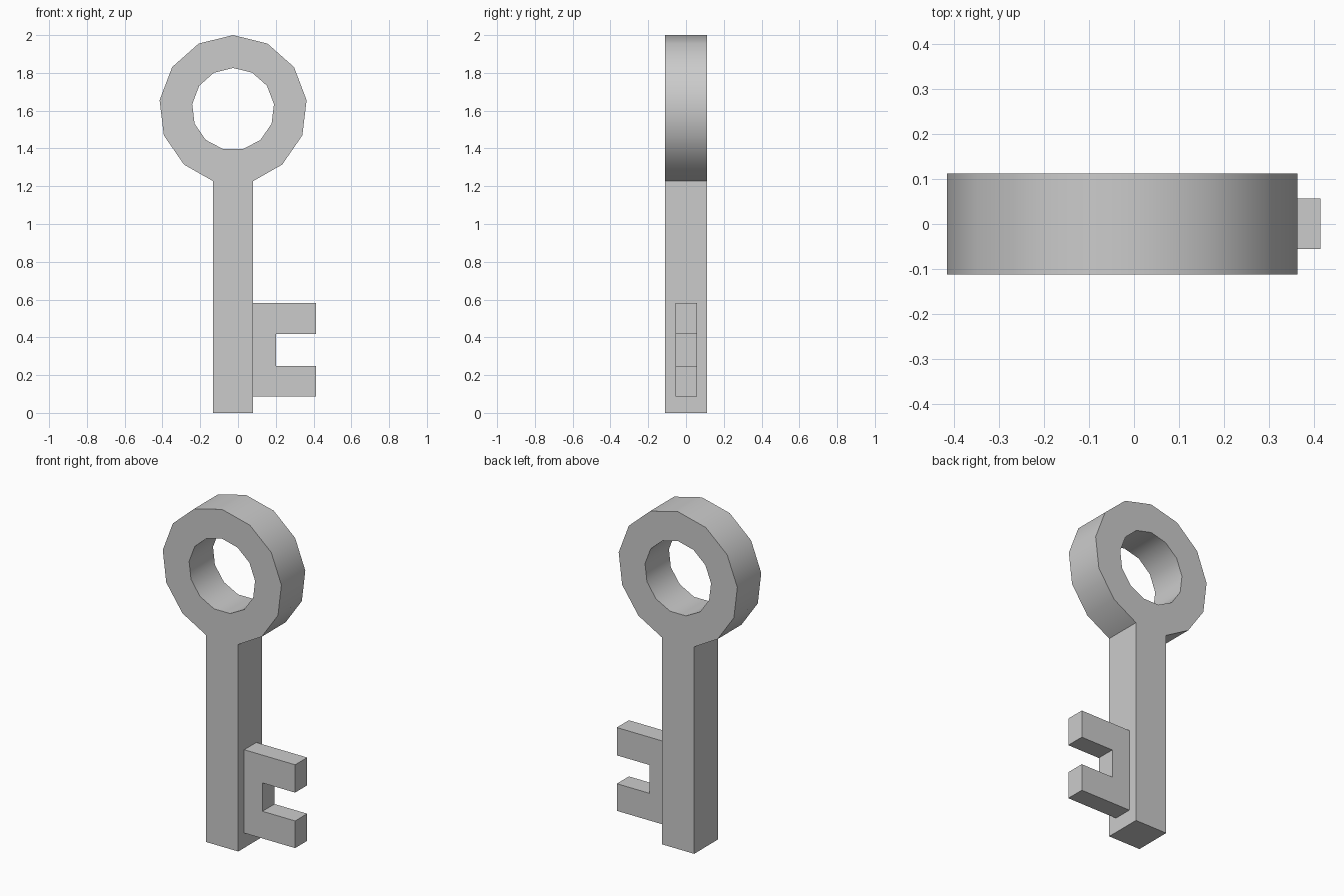
import bpy, bmesh, math

if "Cube" in bpy.data.objects:
    bpy.data.objects.remove(bpy.data.objects["Cube"])

CX, CZ = -0.026, 1.608      # centre of the ring
SIDES = 13
SHAFT_HALF = 0.106


def slab(name, points, quads, y0, y1):
    """Extrude a flat XZ layout of faces from y0 to y1."""
    bm = bmesh.new()
    verts = [bm.verts.new((x, y0, z)) for x, z in points]
    faces = [bm.faces.new([verts[i] for i in q]) for q in quads]
    out = bmesh.ops.extrude_face_region(bm, geom=faces, use_keep_orig=True)
    for v in out["geom"]:
        if isinstance(v, bmesh.types.BMVert):
            v.co.y = y1
    bmesh.ops.recalc_face_normals(bm, faces=bm.faces)
    mesh = bpy.data.meshes.new(name)
    bm.to_mesh(mesh)
    bm.free()
    ob = bpy.data.objects.new(name, mesh)
    bpy.context.collection.objects.link(ob)
    return ob


def circle(r):
    return [(CX + r * math.sin(2 * math.pi * i / SIDES),
             CZ + r * math.cos(2 * math.pi * i / SIDES)) for i in range(SIDES)]


# Ring handle and shaft: the ring's flat bottom side continues into the shaft
outer, inner = circle(0.392), circle(0.218)
outer[6] = (CX + SHAFT_HALF, 1.227)
outer[7] = (CX - SHAFT_HALF, 1.227)
foot = [(CX + SHAFT_HALF, 0), (CX - SHAFT_HALF, 0)]
quads = [(i, (i + 1) % SIDES, SIDES + (i + 1) % SIDES, SIDES + i)
         for i in range(SIDES)]
quads.append((7, 6, 2 * SIDES, 2 * SIDES + 1))
body = slab("ring_and_shaft", outer + inner + foot, quads, -0.112, 0.112)

# Smooth ring walls with sharp front, back and shaft edges
bpy.context.view_layer.objects.active = body
body.select_set(True)
bpy.ops.object.shade_smooth_by_angle(angle=math.radians(30))

# Bit: C-shaped plate with two teeth
x0, x1, x2 = CX + SHAFT_HALF, 0.20, 0.414
levels = (0.088, 0.249, 0.417, 0.582)
points = [(x, z) for z in levels for x in (x0, x1, x2)]
cells = [(0, 0), (0, 1), (0, 2), (1, 0), (1, 2)]
bit_quads = [(3 * r + c, 3 * r + c + 1, 3 * r + c + 4, 3 * r + c + 3)
             for c, r in cells]
slab("key_bit", points, bit_quads, -0.056, 0.057)
